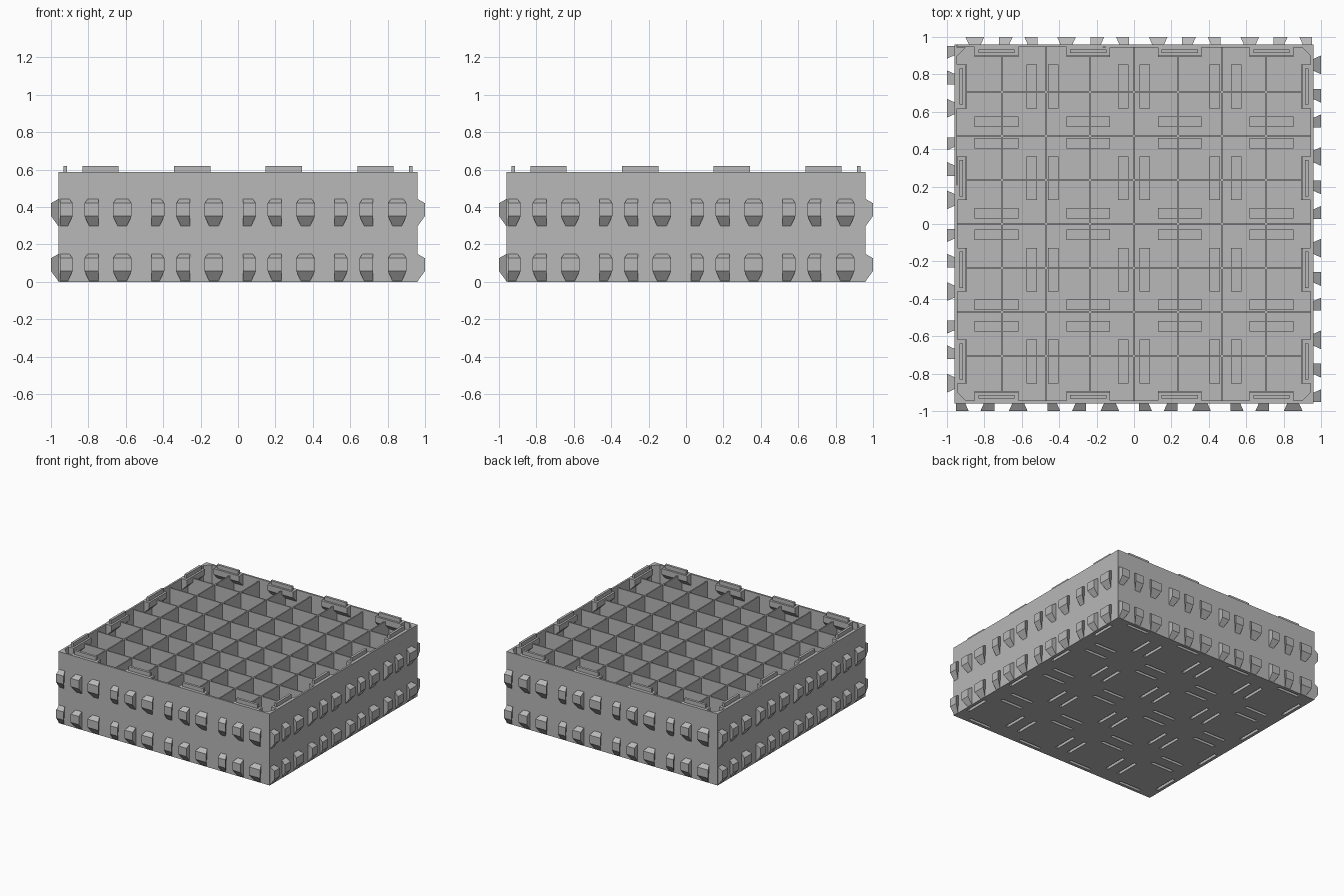
import bpy
import bmesh
from math import pi
from mathutils import Matrix

if "Cube" in bpy.data.objects:
    bpy.data.objects.remove(bpy.data.objects["Cube"], do_unlink=True)

grey = bpy.data.materials.new("matte grey")
grey.use_nodes = True
colour = (0.48, 0.48, 0.48, 1)
grey.diffuse_color = colour
grey.node_tree.nodes["Principled BSDF"].inputs["Base Color"].default_value = colour

HALF, INNER, RIM_Z = 0.96, 0.945, 0.588
FLOOR_Z = 0.035
PITCH = 0.49
CENTRES = [(i - 1.5) * PITCH for i in range(4)]


def loft(bm, first, second):
    """Closed solid between two loops with equal point counts."""
    a = [bm.verts.new(p) for p in first]
    b = [bm.verts.new(p) for p in second]
    bm.faces.new(a)
    bm.faces.new(b)
    for i in range(len(a)):
        j = (i + 1) % len(a)
        bm.faces.new((a[i], a[j], b[j], b[i]))


def box(bm, x0, x1, y0, y1, z0, z1):
    ring = [(x0, y0), (x1, y0), (x1, y1), (x0, y1)]
    loft(bm, [(x, y, z0) for x, y in ring], [(x, y, z1) for x, y in ring])


def spin4(bm):
    """Repeat one side's geometry on all four sides."""
    source = bm.verts[:] + bm.edges[:] + bm.faces[:]
    for k in range(1, 4):
        copy = bmesh.ops.duplicate(bm, geom=source)["geom"]
        verts = [v for v in copy if isinstance(v, bmesh.types.BMVert)]
        bmesh.ops.rotate(bm, verts=verts, cent=(0, 0, 0),
                         matrix=Matrix.Rotation(k * pi / 2, 3, 'Z'))


def finish(bm, name):
    bmesh.ops.recalc_face_normals(bm, faces=bm.faces[:])
    mesh = bpy.data.meshes.new(name)
    bm.to_mesh(mesh)
    bm.free()
    mesh.materials.append(grey)
    obj = bpy.data.objects.new(name, mesh)
    bpy.context.scene.collection.objects.link(obj)
    return obj


def module_edge_boxes(bm, half_len, half_wide, z0, z1):
    """A bar near each of the four edges of every module."""
    offset = PITCH / 2 - 0.0575
    for cx in CENTRES:
        for cy in CENTRES:
            for s in (-offset, offset):
                box(bm, cx - half_len, cx + half_len,
                    cy + s - half_wide, cy + s + half_wide, z0, z1)
                box(bm, cx + s - half_wide, cx + s + half_wide,
                    cy - half_len, cy + half_len, z0, z1)


# Floor with blind connector slots underneath
bm = bmesh.new()
box(bm, -HALF, HALF, -HALF, HALF, 0, FLOOR_Z)
floor = finish(bm, "floor")
bm = bmesh.new()
module_edge_boxes(bm, 0.1, 0.0125, -0.02, FLOOR_Z + 0.02)
cutter = finish(bm, "slot_cutter")
cutter.hide_render = True
cutter.hide_viewport = True
cut = floor.modifiers.new("slots", 'BOOLEAN')
cut.operation = 'DIFFERENCE'
cut.solver = 'EXACT'
cut.object = cutter

# Raised caps that close the slots inside the tray
bm = bmesh.new()
module_edge_boxes(bm, 0.117, 0.0285, FLOOR_Z, FLOOR_Z + 0.018)
finish(bm, "slot_caps")

# Outer walls with filled inner corners
bm = bmesh.new()
box(bm, -HALF, INNER, -HALF, -INNER, FLOOR_Z, RIM_Z)
corner = [(-INNER, -INNER), (-INNER + 0.046, -INNER), (-INNER, -INNER + 0.046)]
loft(bm, [(x, y, FLOOR_Z) for x, y in corner], [(x, y, RIM_Z) for x, y in corner])
spin4(bm)
finish(bm, "walls")

# Crossing dividers
bm = bmesh.new()
for i in range(-3, 4):
    p = i * 0.235
    box(bm, p - 0.005, p + 0.005, -INNER, INNER, FLOOR_Z, 0.57)
    box(bm, -INNER, INNER, p - 0.005, p + 0.005, FLOOR_Z, 0.57)
finish(bm, "dividers")

# Ledges on the inner rim, sloped underneath
bm = bmesh.new()
for c in CENTRES:
    side = [(-INNER, RIM_Z), (-0.898, RIM_Z), (-0.898, 0.54), (-INNER, 0.493)]
    loft(bm, [(c - 0.117, y, z) for y, z in side],
         [(c + 0.117, y, z) for y, z in side])
spin4(bm)
finish(bm, "rim_ledges")

# Stacking tabs
bm = bmesh.new()
for c in CENTRES:
    box(bm, c - 0.097, c + 0.097, -0.934, -0.914, RIM_Z, 0.62)
spin4(bm)
finish(bm, "stacking_tabs")

# Dovetail lugs: left edge, right edge, left undercut, right undercut
LUGS = [(-0.218, -0.149, 0, 1), (-0.086, -0.012, 1, 0), (0.066, 0.166, 1, 1)]
bm = bmesh.new()
for z in (0.003, 0.297):
    for c in CENTRES:
        for x0, x1, l, r in LUGS:
            a, b = c + x0, c + x1
            outer = [(a, -1, z + 0.055), (b, -1, z + 0.055),
                     (b, -1, z + 0.123), (a, -1, z + 0.123)]
            root = [(a + 0.026 * l, -HALF, z), (b - 0.026 * r, -HALF, z),
                    (b - 0.018 * r, -HALF, z + 0.146),
                    (a + 0.018 * l, -HALF, z + 0.146)]
            loft(bm, outer, root)
spin4(bm)
finish(bm, "side_lugs")
